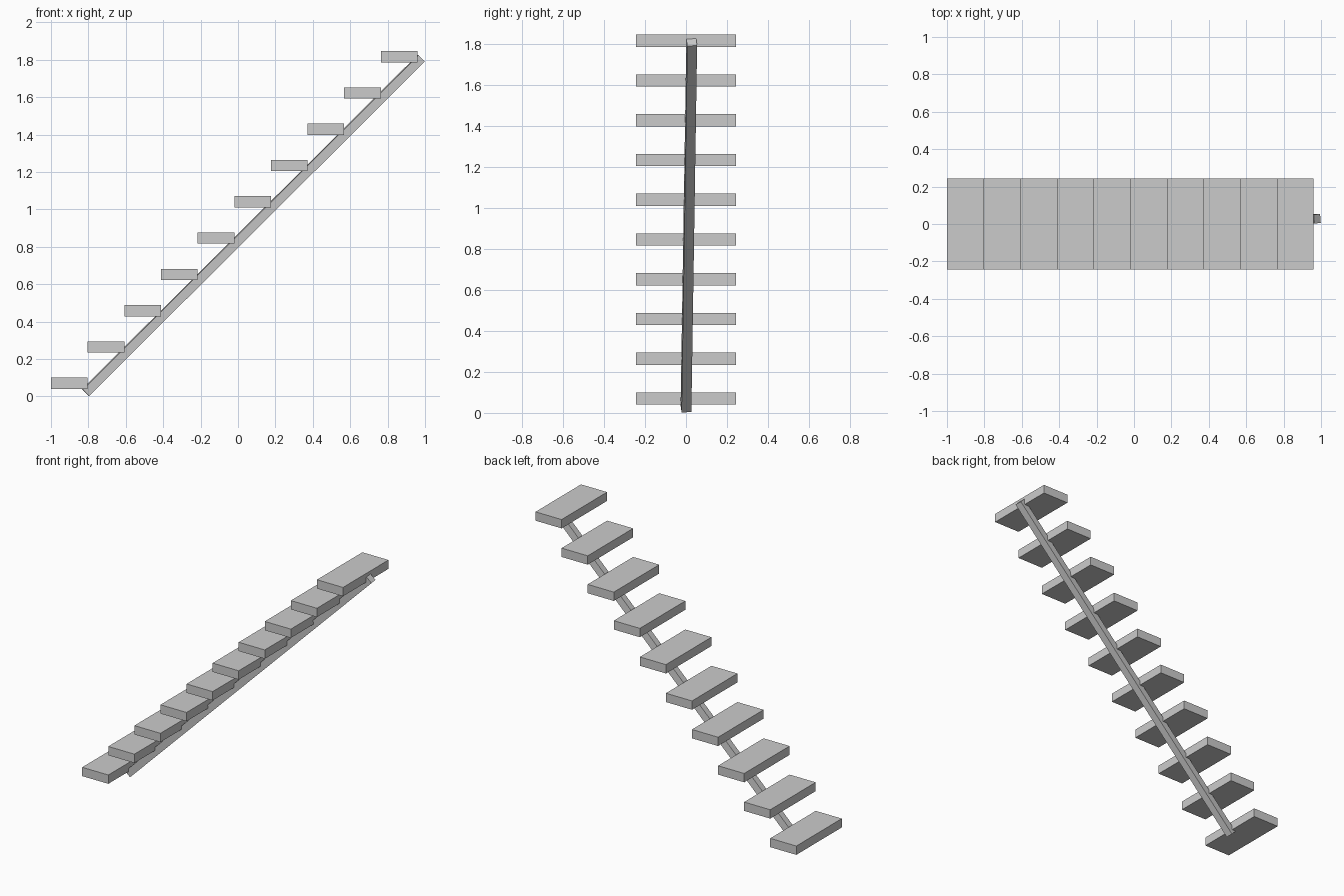
import bpy
import math
from mathutils import Matrix, Vector

cube = bpy.data.objects.get("Cube")
if cube:
    bpy.data.objects.remove(cube, do_unlink=True)

grey = bpy.data.materials.new("light_grey")
grey.use_nodes = True
colour = (0.6, 0.6, 0.6, 1)
grey.diffuse_color = colour
grey.node_tree.nodes["Principled BSDF"].inputs["Base Color"].default_value = colour


def box(name, size, matrix):
    """Flat-shaded box with its size applied to the mesh."""
    bpy.ops.mesh.primitive_cube_add(size=1)
    obj = bpy.context.object
    obj.name = name
    obj.data.transform(Matrix.Diagonal((*size, 1)))
    obj.matrix_world = matrix
    obj.data.materials.append(grey)
    return obj


# Floating treads, each starting where the one below ends
COUNT, DEPTH, RISE = 10, 0.196, 0.194
for i in range(COUNT):
    centre = Vector((-1 + DEPTH * (i + 0.5), 0, 0.07 + RISE * i))
    box(f"tread_{i + 1}", (DEPTH, 0.488, 0.06), Matrix.Translation(centre))

# Single central beam, slightly skewed and rolled under the treads
foot = Vector((-0.815, 0, 0.02))
head = Vector((0.98, 0.028, 1.808))
along = head - foot
yaw = math.atan2(along.y, along.x)
pitch = math.atan2(along.z, along.xy.length)
turn = (Matrix.Rotation(yaw, 4, "Z") @ Matrix.Rotation(-pitch, 4, "Y")
        @ Matrix.Rotation(math.radians(5), 4, "X"))
box("support_beam", (along.length, 0.048, 0.048),
    Matrix.Translation((foot + head) / 2) @ turn)
